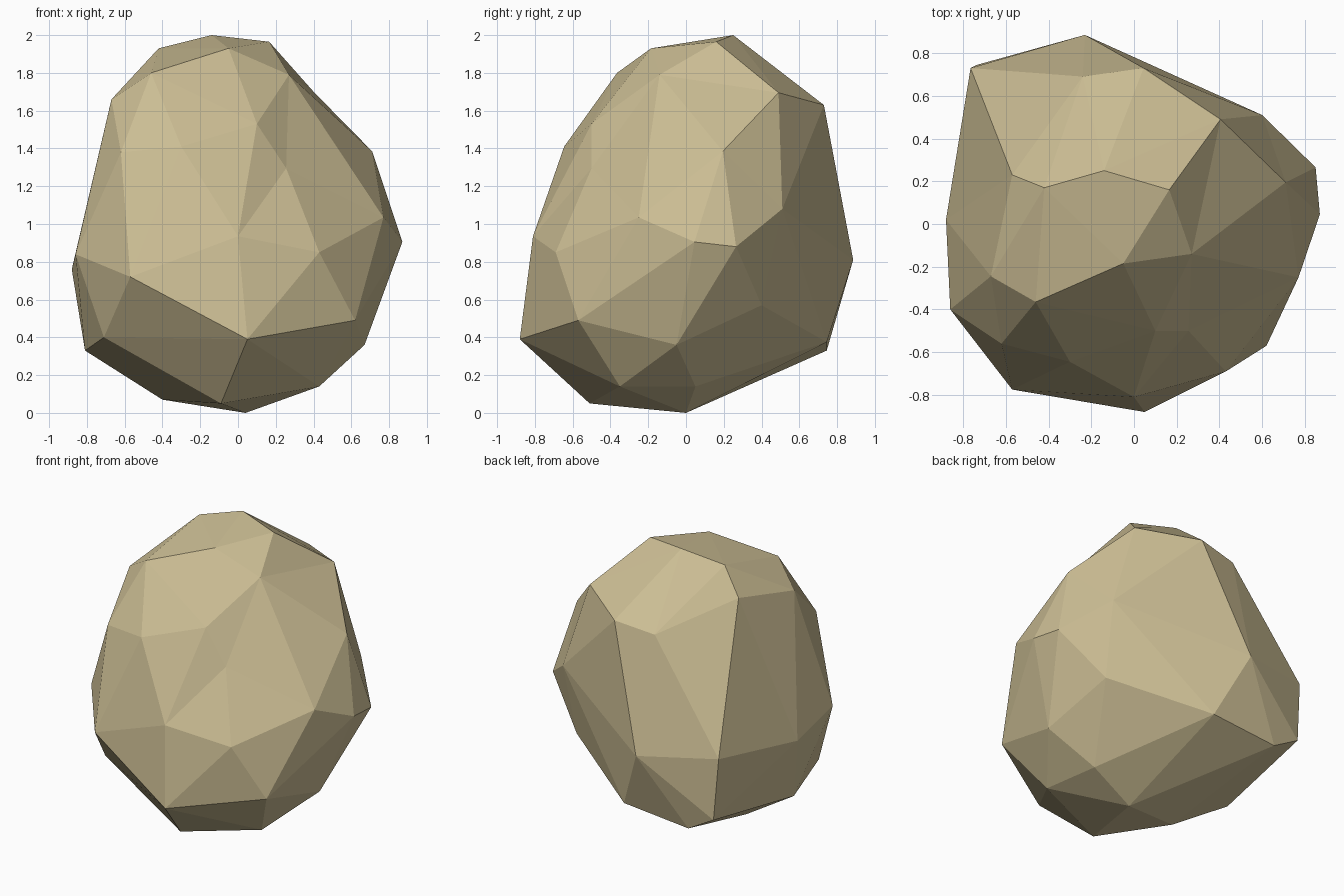
import bpy
import bmesh
from mathutils import Vector

# Remove the default cube if the scene has one
default_cube = bpy.data.objects.get("Cube")
if default_cube:
    bpy.data.objects.remove(default_cube, do_unlink=True)


def flat_material(name, colour):
    """One plain colour, visible in the viewport and in a render."""
    material = bpy.data.materials.new(name)
    material.use_nodes = True
    material.diffuse_color = colour
    shader = material.node_tree.nodes["Principled BSDF"]
    shader.inputs["Base Color"].default_value = colour
    shader.inputs["Roughness"].default_value = 1
    return material


def boulder(name, corners, centre, roundness, material):
    """Join chipped corners into a closed faceted stone.

    The corners are first drawn towards a sphere, so that the hull also
    takes in the shallow hollows, and are then moved back into place.
    """
    mesh_builder = bmesh.new()
    placed = []
    for corner in corners:
        target = Vector(corner)
        offset = target - centre
        rounded = centre + offset * offset.length ** -roundness
        placed.append((mesh_builder.verts.new(rounded), target))
    bmesh.ops.convex_hull(mesh_builder, input=mesh_builder.verts[:])
    for vertex, target in placed:
        vertex.co = target
    loose = [vertex for vertex in mesh_builder.verts if not vertex.link_faces]
    bmesh.ops.delete(mesh_builder, geom=loose, context="VERTS")
    bmesh.ops.recalc_face_normals(mesh_builder, faces=mesh_builder.faces[:])
    for face in mesh_builder.faces:
        face.smooth = False

    mesh = bpy.data.meshes.new(name)
    mesh_builder.to_mesh(mesh)
    mesh_builder.free()
    mesh.materials.append(material)
    stone = bpy.data.objects.new(name, mesh)
    bpy.context.collection.objects.link(stone)
    return stone


# Crown: the small sloping top
crown = [
    (-.14, .25, 2), (.165, .16, 1.965), (-.42, .17, 1.93),
    (-.05, -.185, 1.93), (-.46, -.365, 1.8), (.27, -.14, 1.79),
    (-.57, .23, 1.76), (-.67, -.245, 1.66), (.405, .49, 1.695),
]

# Front: broad chipped face with a hollow on one side
front = [
    (.1, -.5, 1.53), (-.3, -.645, 1.41), (-.62, -.56, 1.38),
    (.255, -.5, 1.295), (0, -.81, .935), (.43, -.69, .85),
    (-.57, -.775, .72), (.62, -.57, .49), (.05, -.88, .39),
]

# Flanks: corners around both sides
flanks = [
    (.71, .195, 1.385), (.77, -.25, 1.035), (.87, .045, .905),
    (.85, .265, .88), (.67, -.05, .36),
    (-.86, -.4, .84), (-.88, .02, .76), (-.71, -.46, .4), (-.81, -.04, .33),
]

# Back: large flat planes
back = [
    (.045, .73, 1.63), (-.24, .69, 1.59), (.6, .51, 1.08),
    (-.765, .73, .87), (-.23, .885, .81), (.57, .4, .57),
    (-.735, .745, .44), (-.04, .745, .375), (-.54, .745, .33),
]

# Base: the narrow underside
base = [
    (.43, -.35, .14), (.37, .05, .14), (-.4, -.1, .07),
    (-.09, -.51, .05), (.04, 0, 0),
]

sandstone = flat_material("sandstone", (.6, .51, .295, 1))
boulder(
    name="boulder",
    corners=crown + front + flanks + back + base,
    centre=Vector((0, 0, 1)),
    roundness=.8,
    material=sandstone,
)
